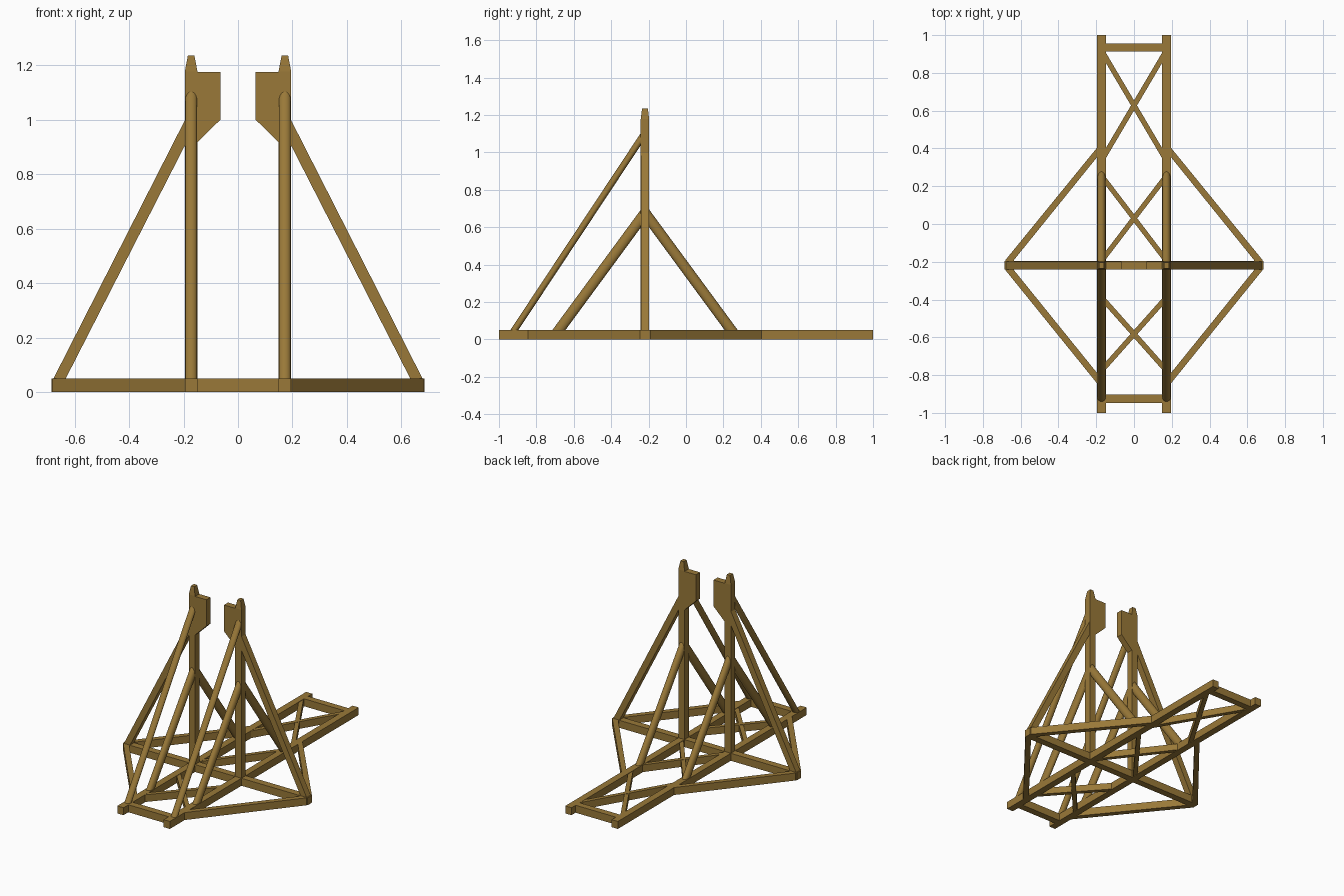
import bpy, bmesh, math
from mathutils import Vector

if "Cube" in bpy.data.objects:
    bpy.data.objects.remove(bpy.data.objects["Cube"])

wood = bpy.data.materials.new("wood")
wood.diffuse_color = (0.32, 0.19, 0.04, 1)
wood.use_nodes = True
wood.node_tree.nodes["Principled BSDF"].inputs["Base Color"].default_value = wood.diffuse_color


def finish(name, bm, smooth=False):
    bmesh.ops.recalc_face_normals(bm, faces=bm.faces)
    me = bpy.data.meshes.new(name)
    bm.to_mesh(me)
    bm.free()
    me.materials.append(wood)
    ob = bpy.data.objects.new(name, me)
    bpy.context.collection.objects.link(ob)
    if smooth:
        bpy.context.view_layer.objects.active = ob
        ob.select_set(True)
        bpy.ops.object.shade_smooth_by_angle(angle=math.radians(40))
        ob.select_set(False)


def loft(name, a, b, smooth=False):
    """Close two matching rings of points into a solid."""
    bm = bmesh.new()
    va, vb = [bm.verts.new(p) for p in a], [bm.verts.new(p) for p in b]
    n = len(va)
    for i in range(n):
        j = (i + 1) % n
        bm.faces.new((va[i], va[j], vb[j], vb[i]))
    bm.faces.new(va)
    bm.faces.new(vb)
    finish(name, bm, smooth)


def flat(name, pts, z0=0.0, z1=0.05):
    """Plan outline (x, y) raised in z."""
    loft(name, [(x, y, z0) for x, y in pts], [(x, y, z1) for x, y in pts])


def upright(name, pts, y0, y1):
    """Front outline (x, z) given depth in y."""
    loft(name, [(x, y0, z) for x, z in pts], [(x, y1, z) for x, z in pts])


def rect(x0, x1, y0, y1):
    return [(x0, y0), (x1, y0), (x1, y1), (x0, y1)]


IN, OUT, MID = 0.149, 0.195, 0.172      # rail and post edges
F, B = -0.242, -0.197                   # post front and back


def round_brace(name, x, y, half, slope, y_end):
    """Round brace cut level at the rail and upright at the post."""
    d = Vector((0, math.copysign(1, y_end - y), slope))
    z = 0.03
    y -= d.y * (0.05 - z) / slope
    low, top = [], []
    for i in range(20):
        a = math.tau * i / 20
        p = Vector((x + 0.0215 * math.cos(a), y + half * math.sin(a), z))
        low.append(p)
        top.append(p + d * ((y_end - p.y) / d.y))
    loft(name, low, top, True)


# beams shared by both sides
flat("cross_beam", rect(-0.685, 0.685, -0.242, -0.196))
flat("front_tie", rect(-IN, IN, -0.948, -0.902))
flat("back_tie", rect(-IN, IN, 0.912, 0.956))

for s, side in ((-1, "left"), (1, "right")):
    def m(pts):
        return [(s * x, y) for x, y in pts]

    # base rail
    flat(side + "_rail", m(rect(IN, OUT, -1, 1)))

    # outrigger diagonals in the base
    flat(side + "_back_outrigger", m([(0.18, 0.423), (0.18, 0.373), (0.635, -0.19),
                                      (0.635, -0.21), (0.68, -0.21), (0.68, -0.19)]))
    flat(side + "_front_outrigger", m([(0.18, -0.863), (0.18, -0.808), (0.635, -0.245),
                                       (0.635, -0.225), (0.68, -0.225), (0.68, -0.245)]))

    # crossed braces between the rails
    e = 0.001 * (s + 1)
    for name, y0, y1, h in (("back", 0.88, 0.375, 0.027), ("middle", 0.225, -0.165, 0.022),
                            ("front", -0.415, -0.75, 0.021)):
        k = (y1 - y0) / (2 * IN) * 0.02
        flat(f"{name}_cross_brace_{side}",
             m([(-IN - 0.02, y0 - k - h), (IN + 0.02, y1 + k - h),
                (IN + 0.02, y1 + k + h), (-IN - 0.02, y0 - k + h)]), 0.001 + e, 0.049 - e)

    # post with tapered tip
    upright(side + "_post", m(rect(IN, OUT, 0, 1.178)), F, B)
    loft(side + "_post_tip",
         [(s * x, y, 1.178) for x, y in rect(IN, OUT, F, B)],
         [(s * x, y, 1.236) for x, y in rect(MID - 0.012, MID + 0.012, -0.235, -0.204)])

    # axle plate on the inner face of the post
    upright(side + "_axle_plate", m([(0.16, 1.176), (0.065, 1.176), (0.065, 1.0),
                                     (IN, 0.918), (0.16, 0.908)]), F + 0.001, B - 0.001)

    # sideways brace from beam tip to post
    upright(side + "_side_brace", m([(0.69 - 0.01, 0.045), (0.635, 0.045),
                                     (0.185, 0.925), (0.185, 1.018)]), F + 0.001, B - 0.001)

    # round fore and aft braces
    round_brace(side + "_tall_front_brace", s * MID, -0.918, 0.0215, 1.51, -0.235)
    round_brace(side + "_front_brace", s * MID, -0.68, 0.035, 1.36, -0.235)
    round_brace(side + "_back_brace", s * MID, 0.242, 0.035, 1.36, -0.205)
